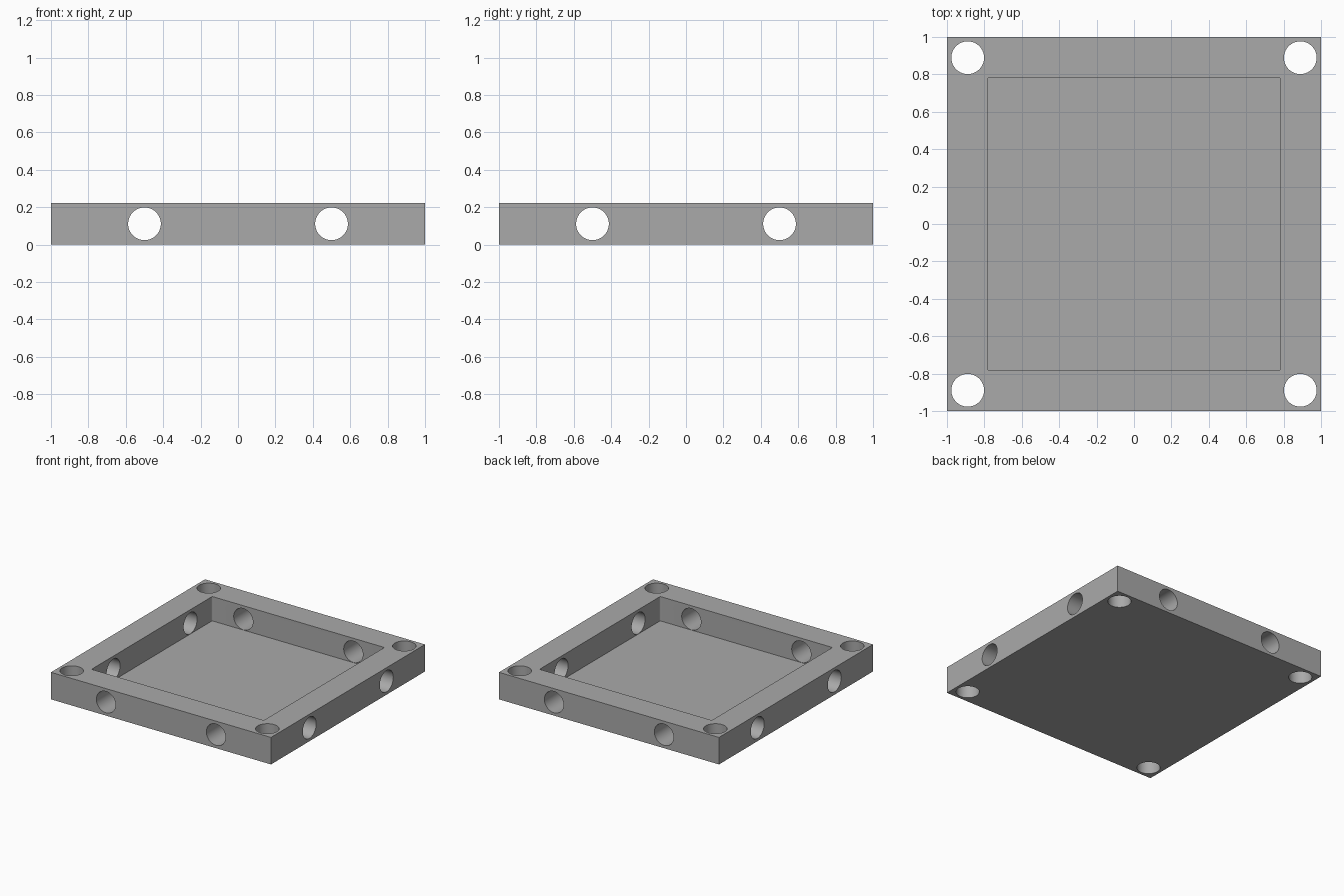
import bpy, math

cube = bpy.data.objects.get("Cube")
if cube:
    bpy.data.objects.remove(cube, do_unlink=True)

HEIGHT, FLOOR = 0.222, 0.022
POCKET = 0.783
HOLE_R = 0.0875


def block(name, sx, sy, z0, z1):
    bpy.ops.mesh.primitive_cube_add(size=1, location=(0, 0, (z0 + z1) / 2))
    ob = bpy.context.object
    ob.name = name
    ob.scale = (sx, sy, z1 - z0)
    bpy.ops.object.transform_apply(location=True, rotation=True, scale=True)
    return ob


def cut(target, cutter):
    mod = target.modifiers.new("cut", "BOOLEAN")
    mod.operation = "DIFFERENCE"
    mod.solver = "EXACT"
    mod.object = cutter
    bpy.context.view_layer.objects.active = target
    bpy.ops.object.modifier_apply(modifier=mod.name)
    bpy.data.objects.remove(cutter, do_unlink=True)


def drill(target, location, rotation, depth):
    bpy.ops.mesh.primitive_cylinder_add(vertices=64, radius=HOLE_R, depth=depth,
                                        location=location, rotation=rotation)
    bpy.context.object.hide_render = True
    cut(target, bpy.context.object)


grey = bpy.data.materials.new("grey")
grey.use_nodes = True
colour = (0.4, 0.4, 0.4, 1)
grey.diffuse_color = colour
grey.node_tree.nodes["Principled BSDF"].inputs["Base Color"].default_value = colour

# Square tray body
tray = block("tray", 2, 2, 0, HEIGHT)
tray.data.materials.append(grey)

# Open pocket, with slightly rounded upright corners
pocket = block("pocket_cutter", 2 * POCKET, 2 * POCKET, FLOOR, HEIGHT + 0.2)
pocket.hide_render = True
weights = pocket.data.attributes.new("bevel_weight_edge", "FLOAT", "EDGE")
for edge in pocket.data.edges:
    a, b = (pocket.data.vertices[i].co for i in edge.vertices)
    weights.data[edge.index].value = 1.0 if abs(a.z - b.z) > 0.1 else 0.0
bevel = pocket.modifiers.new("round", "BEVEL")
bevel.limit_method = "WEIGHT"
bevel.width = 0.01
bevel.segments = 4
bpy.context.view_layer.objects.active = pocket
bpy.ops.object.modifier_apply(modifier=bevel.name)
cut(tray, pocket)

# Upright corner holes, then paired holes through the walls
for sx in (-1, 1):
    for sy in (-1, 1):
        drill(tray, (sx * 0.889, sy * 0.889, HEIGHT / 2), (0, 0, 0), 1)
        drill(tray, (sx * 0.5, sy * 0.9, HEIGHT / 2), (math.pi / 2, 0, 0), 0.5)
        drill(tray, (sx * 0.9, sy * 0.5, HEIGHT / 2), (0, math.pi / 2, 0), 0.5)

# Smooth hole walls with crisp rims
bpy.ops.object.select_all(action="DESELECT")
tray.select_set(True)
bpy.context.view_layer.objects.active = tray
bpy.ops.object.shade_smooth_by_angle(angle=math.radians(30))
